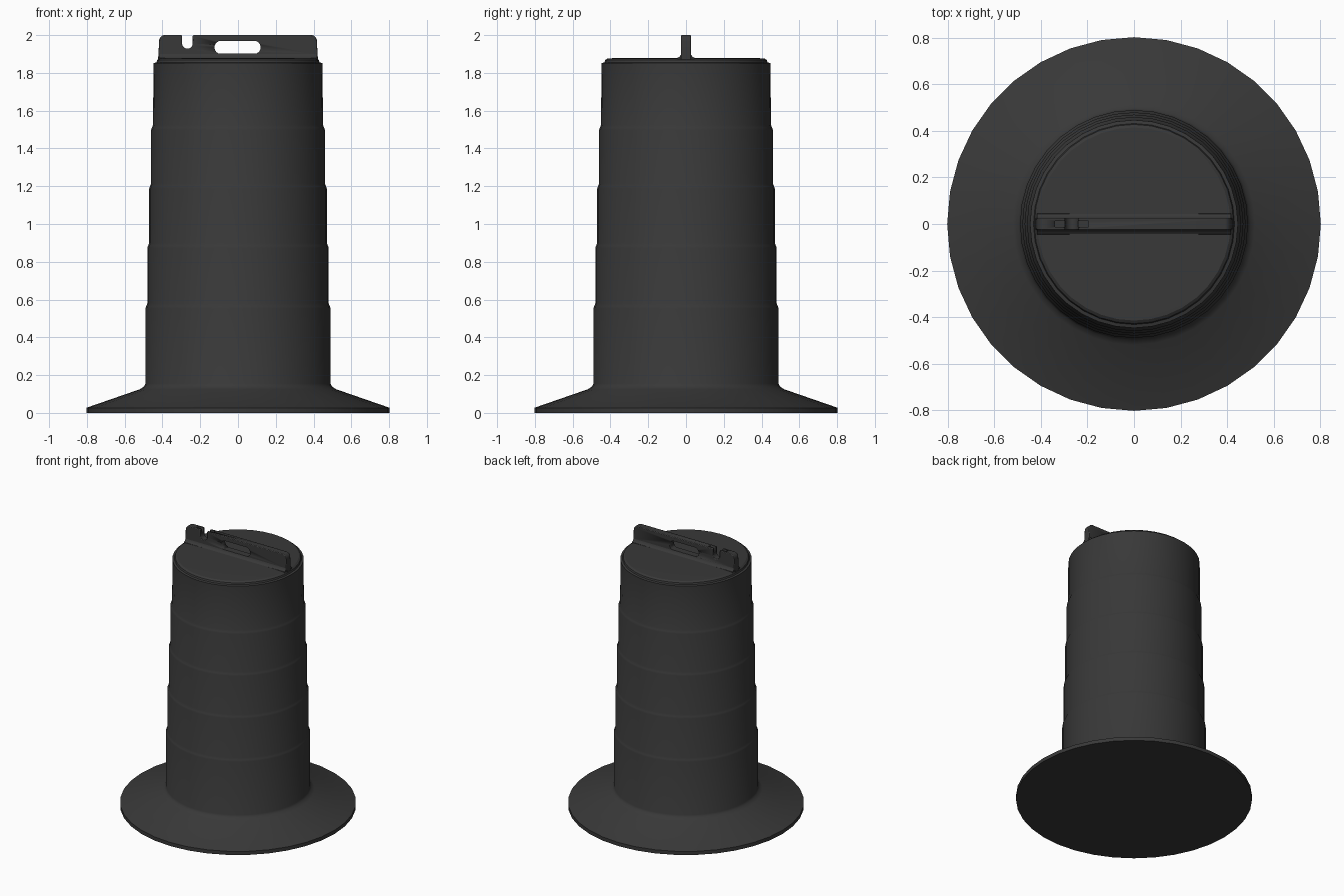
import bpy, bmesh
from math import sin, cos, pi, radians

if "Cube" in bpy.data.objects:
    bpy.data.objects.remove(bpy.data.objects["Cube"])

mat = bpy.data.materials.new("black_rubber")
mat.diffuse_color = (0.04, 0.04, 0.04, 1)
mat.use_nodes = True
mat.node_tree.nodes["Principled BSDF"].inputs["Base Color"].default_value = mat.diffuse_color


def finish(name, bm, angle=30):
    bmesh.ops.recalc_face_normals(bm, faces=bm.faces)
    me = bpy.data.meshes.new(name)
    bm.to_mesh(me)
    bm.free()
    ob = bpy.data.objects.new(name, me)
    bpy.context.collection.objects.link(ob)
    me.materials.append(mat)
    bpy.ops.object.select_all(action='DESELECT')
    bpy.context.view_layer.objects.active = ob
    ob.select_set(True)
    bpy.ops.object.shade_smooth_by_angle(angle=radians(angle))
    return ob


def lathe(name, profile, sides=36):
    bm = bmesh.new()
    rings = [[bm.verts.new((r * cos(2 * pi * i / sides), r * sin(2 * pi * i / sides), z))
              for i in range(sides)] for r, z in profile]
    for a, b in zip(rings, rings[1:]):
        for i in range(sides):
            j = (i + 1) % sides
            bm.faces.new((a[i], a[j], b[j], b[i]))
    bm.faces.new(rings[0])
    bm.faces.new(rings[-1])
    return finish(name, bm)


def prism(name, outline, half):
    """Extrude an x/z outline along y."""
    bm = bmesh.new()
    face = bm.faces.new([bm.verts.new((x, -half, z)) for x, z in outline])
    out = bmesh.ops.extrude_face_region(bm, geom=[face])
    bmesh.ops.translate(bm, vec=(0, 2 * half, 0),
                        verts=[v for v in out['geom'] if isinstance(v, bmesh.types.BMVert)])
    return finish(name, bm)


def arc(cx, cz, r, start, end, n=8):
    return [(cx + r * cos(radians(start + (end - start) * i / n)),
             cz + r * sin(radians(start + (end - start) * i / n))) for i in range(n + 1)]


def cut(ob, cutter):
    cutter.hide_render = True
    cutter.hide_set(True)
    mod = ob.modifiers.new(cutter.name, 'BOOLEAN')
    mod.operation = 'DIFFERENCE'
    mod.solver = 'EXACT'
    mod.object = cutter


# Flared foot, stepped body and recessed lid in one turned profile
profile = [(0.803, 0), (0.803, 0.027), (0.52, 0.125), (0.498, 0.14), (0.49, 0.155)]
radius = 0.49
for z in (0.565, 0.885, 1.2, 1.51):
    profile += [(radius, z - 0.012), (radius - 0.004, z), (radius - 0.01, z + 0.014)]
    radius -= 0.01
profile += [(0.447, 1.852), (0.432, 1.856), (0.428, 1.868), (0.415, 1.877), (0.27, 1.88)]
lathe("drum_body", profile)

# Upright handle plate with rounded upper corners and an open notch
outline = [(-0.424, 1.865), (0.424, 1.865), (0.421, 1.9)]
outline += arc(0.388, 1.968, 0.03, 0, 90, 6)
outline += [(-0.24, 1.998)] + arc(-0.268, 1.956, 0.028, 0, -180, 10) + [(-0.296, 1.998)]
outline += arc(-0.388, 1.968, 0.03, 90, 180, 6) + [(-0.421, 1.9)]
for_top = [(x, z + 0.002 if z > 1.99 else z) for x, z in outline]
handle = prism("handle", for_top, 0.026)
bev = handle.modifiers.new("soft_edges", 'BEVEL')
bev.width = 0.005
bev.segments = 2
bev.limit_method = 'ANGLE'
bev.angle_limit = radians(50)

# Grip slot and shallow groove across the notch
slot = arc(0.085, 1.935, 0.035, -90, 90) + arc(-0.09, 1.935, 0.035, 90, 270)
cut(handle, prism("grip_slot_cutter", slot, 0.1))
groove = [(-0.34, 1.965), (-0.195, 1.965), (-0.195, 2.05), (-0.34, 2.05)]
cut(handle, prism("groove_cutter", groove, 0.012))

# Curved fillet where the handle meets the lid
bm = bmesh.new()
side = [(0.046, 1.872), (0.044, 1.88), (0.034, 1.886), (0.029, 1.893), (0.025, 1.902)]
section = side + [(-y, z) for y, z in reversed(side)]
ends = [[bm.verts.new((s * 0.418, y, z)) for y, z in section] for s in (-1, 1)]
for i in range(len(section)):
    j = (i + 1) % len(section)
    bm.faces.new((ends[0][i], ends[0][j], ends[1][j], ends[1][i]))
for e in ends:
    bm.faces.new(e)
finish("handle_fillet", bm, 40)
